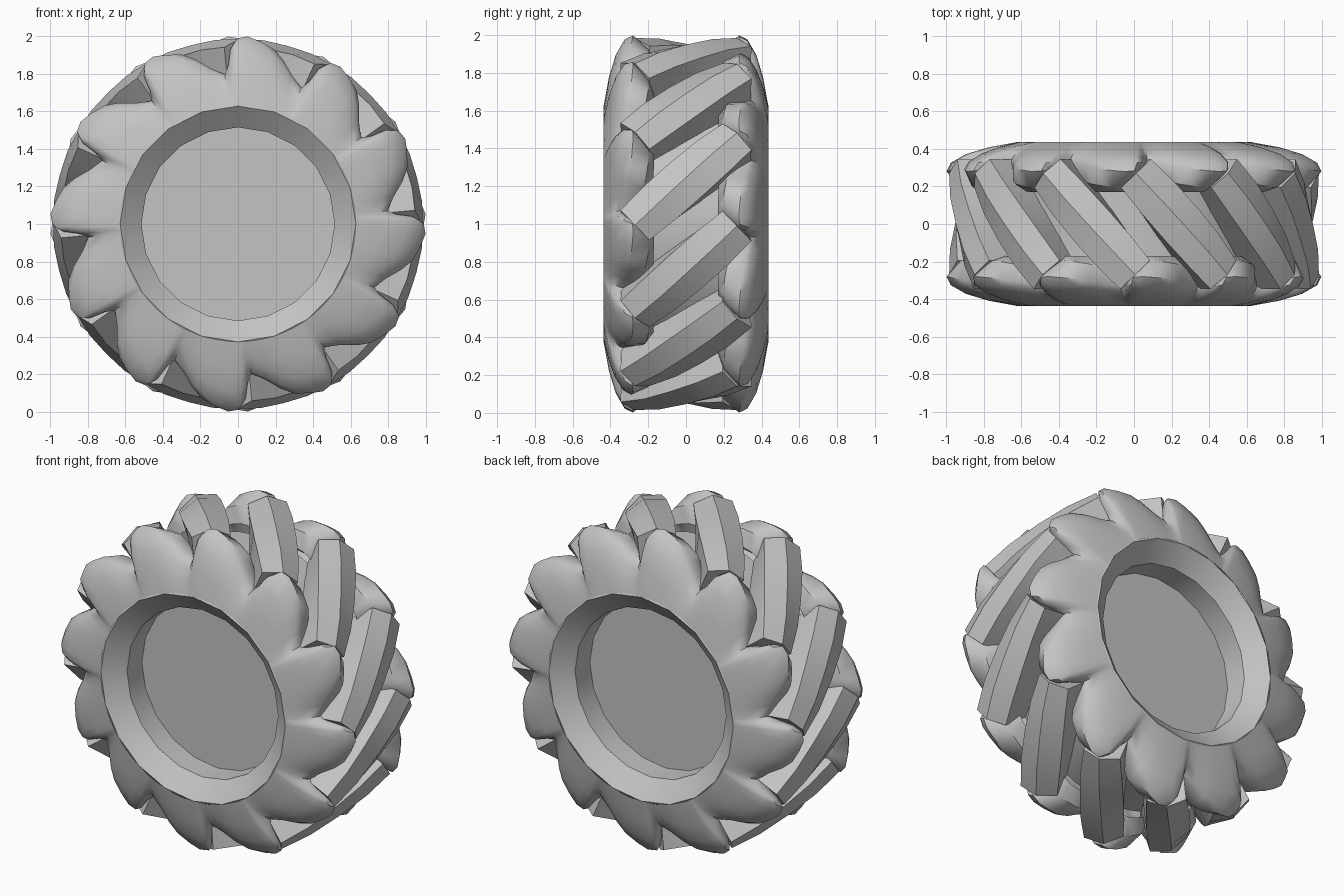
import bpy, bmesh
from math import sin, cos, pi, radians

if "Cube" in bpy.data.objects:
    bpy.data.objects.remove(bpy.data.objects["Cube"])

rubber = bpy.data.materials.new("grey")
rubber.use_nodes = True
GREY = (0.55, 0.55, 0.55, 1)
rubber.diffuse_color = GREY
rubber.node_tree.nodes["Principled BSDF"].inputs["Base Color"].default_value = GREY


def polar(r, y, deg):
    a = radians(deg)
    return (r * cos(a), y, 1 + r * sin(a))


def build(name, rings, cap_first=False, cap_last=False, smooth=30):
    """Skin a row of closed rings of points."""
    bm = bmesh.new()
    loops = [[bm.verts.new(p) for p in ring] for ring in rings]
    for a, b in zip(loops, loops[1:]):
        n = len(a)
        for i in range(n):
            bm.faces.new((a[i], a[(i + 1) % n], b[(i + 1) % n], b[i]))
    if cap_first:
        bm.faces.new(loops[0])
    if cap_last:
        bm.faces.new(loops[-1])
    bmesh.ops.recalc_face_normals(bm, faces=bm.faces)
    mesh = bpy.data.meshes.new(name)
    bm.to_mesh(mesh)
    bm.free()
    mesh.materials.append(rubber)
    ob = bpy.data.objects.new(name, mesh)
    bpy.context.collection.objects.link(ob)
    bpy.ops.object.select_all(action="DESELECT")
    ob.select_set(True)
    bpy.context.view_layer.objects.active = ob
    bpy.ops.object.shade_smooth_by_angle(angle=radians(smooth))


# One lug of the sidewall: angle within its 30 degree pitch, outer radius
LUG = [(-15, .905), (-11, .95), (-6, .98), (-2, 1.0), (1, .99),
       (2.5, .95), (3.5, .86), (5, .80), (10, .84)]
COLUMNS = [(30 * k + a, r) for k in range(12) for a, r in LUG]


def sidewall_ring(t, drop, shift, y_lug, y_notch):
    """Ring at fraction t of the way from the rim to the lug outline."""
    ring = []
    for a, outer in COLUMNS:
        k = (outer - .8) / .2
        r = .63 + (outer - .63) * t - drop * k
        ring.append((r, y_notch + (y_lug - y_notch) * k, a - shift * k))
    return ring


def side(name, flip):
    # The back is the front turned half round about the x axis
    s = -1 if flip else 1

    def put(ring):
        return [polar(r, -s * y, s * a) for r, y, a in ring]

    wall = [sidewall_ring(0, 0, 0, .435, .435),
            sidewall_ring(.4, 0, 0, .408, .415),
            sidewall_ring(.72, 0, 0, .372, .385),
            sidewall_ring(.94, 0, 0, .325, .355),
            sidewall_ring(1, 0, 1, .28, .335),
            sidewall_ring(1, .07, 5, .195, .27),
            sidewall_ring(.75, .08, 5, .17, .18)]
    build(name + "_sidewall", [put(w) for w in wall], smooth=40)

    # Rim lip, bevel, well and recessed disc
    rim = [[(r, y, 18 * i) for i in range(20)]
           for r, y in ((.66, .41), (.628, .437), (.515, .345), (.515, .2))]
    build(name + "_rim", [put(w) for w in rim], cap_last=True)


side("front", False)
side("back", True)

# Drum beneath the tread
build("tread_drum", [[polar(.765, y, 10 * i) for i in range(36)] for y in (-.2, .2)])


# Diagonal tread bars with a ridged top
def bar_section(u, width, top, centre):
    ring = []
    for v, r in ((-.95, .75), (-1, top - .04), (0, top), (1, top - .04), (.95, .75)):
        v *= width
        y = .73 * u - .68 * v
        arc = .68 * u + .73 * v
        ring.append(polar(r, y, centre + arc / .97 * 180 / pi))
    return ring


STATIONS = [(-.37, .112, .985), (-.19, .124, .988), (0, .127, .985),
            (.19, .124, .988), (.37, .112, .985)]
for k in range(12):
    build("tread_bar_%02d" % (k + 1),
          [bar_section(u, w, top, 30 * k + 14.5) for u, w, top in STATIONS],
          cap_first=True, cap_last=True, smooth=14)
